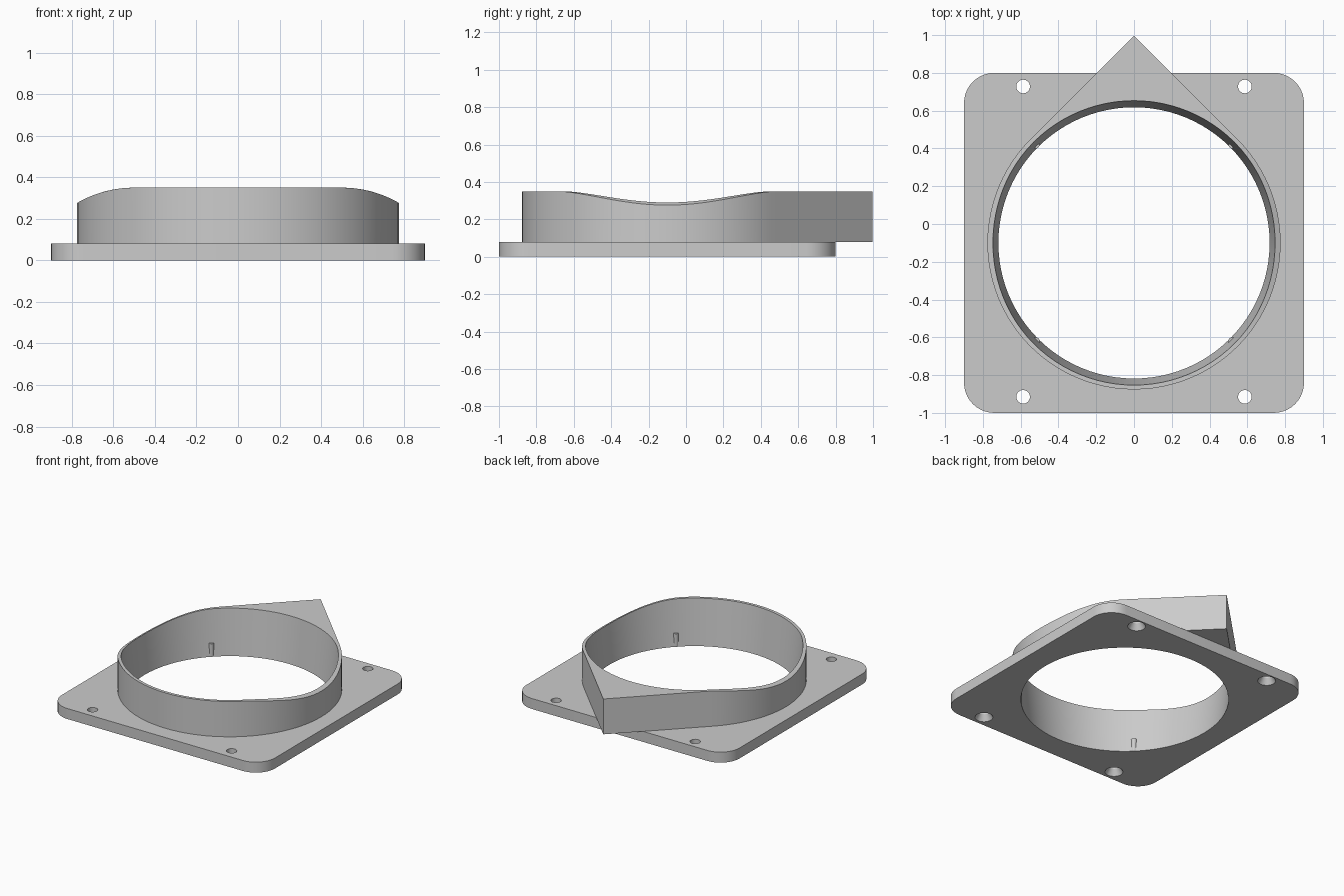
import bpy, bmesh
from math import sin, cos, pi, sqrt, radians
from mathutils import Matrix

if "Cube" in bpy.data.objects:
    bpy.data.objects.remove(bpy.data.objects["Cube"], do_unlink=True)

CY = -0.1          # ring centre in y
R_OUT = 0.776      # outer radius of the collar
PLATE_Z = 0.08
SEG = 96

grey = bpy.data.materials.new("plain grey")
grey.use_nodes = True
grey.diffuse_color = (0.6, 0.6, 0.6, 1)
grey.node_tree.nodes["Principled BSDF"].inputs["Base Color"].default_value = (0.6, 0.6, 0.6, 1)


def finish(name, bm):
    bmesh.ops.recalc_face_normals(bm, faces=bm.faces)
    mesh = bpy.data.meshes.new(name)
    bm.to_mesh(mesh)
    bm.free()
    mesh.materials.append(grey)
    obj = bpy.data.objects.new(name, mesh)
    bpy.context.collection.objects.link(obj)
    return obj


def add_cone(bm, x, y, z0, z1, r0, r1, seg):
    bmesh.ops.create_cone(bm, cap_ends=True, segments=seg, radius1=r0, radius2=r1,
                          depth=z1 - z0, matrix=Matrix.Translation((x, y, (z0 + z1) / 2)))


def activate(obj):
    bpy.ops.object.select_all(action='DESELECT')
    obj.select_set(True)
    bpy.context.view_layer.objects.active = obj


def cut(target, cutter):
    cutter.hide_render = True
    activate(target)
    mod = target.modifiers.new("cut", 'BOOLEAN')
    mod.operation = 'DIFFERENCE'
    mod.solver = 'EXACT'
    mod.object = cutter
    bpy.ops.object.modifier_apply(modifier=mod.name)
    bpy.data.objects.remove(cutter, do_unlink=True)


def smooth(obj):
    activate(obj)
    bpy.ops.object.shade_smooth_by_angle(angle=radians(25))


def bore(z):
    return 0.718 + 0.1 * z


# Base plate with rounded corners
bm = bmesh.new()
bmesh.ops.create_cube(bm, size=1, matrix=Matrix.Translation((0, -0.1, PLATE_Z / 2))
                      @ Matrix.Diagonal((1.8, 1.8, PLATE_Z, 1)))
upright = [e for e in bm.edges if abs(e.verts[0].co.z - e.verts[1].co.z) > 0.01]
bmesh.ops.bevel(bm, geom=upright, offset=0.16, segments=10, profile=0.5, affect='EDGES')
plate = finish("base_plate", bm)

# Tapered central opening
bm = bmesh.new()
add_cone(bm, 0, CY, -0.1, 0.2, bore(-0.1), bore(0.2), SEG)
cut(plate, finish("bore_cutter", bm))

# Screw holes, countersunk from below
for x in (-0.587, 0.587):
    for y in (-0.915, 0.728):
        bm = bmesh.new()
        add_cone(bm, x, y, -0.1, 0.2, 0.036, 0.036, 32)
        cut(plate, finish("hole_cutter", bm))
        bm = bmesh.new()
        add_cone(bm, x, y, -0.01, 0.045, 0.068, 0.036, 32)
        cut(plate, finish("countersink_cutter", bm))
smooth(plate)


# Collar: teardrop outside, tapered round inside, rim dipping at both sides
def rim_z(x):
    d = max(0, abs(x) - 0.5)
    return 0.275 + sqrt(0.55 ** 2 - d * d) - 0.475


bm = bmesh.new()
columns = []
for i in range(SEG):
    a = 2 * pi * i / SEG
    r = R_OUT
    if pi / 4 < a < 3 * pi / 4:      # straight sides meeting in a point
        r = R_OUT / cos(pi / 4 - abs(a - pi / 2))
    c, s = cos(a), sin(a)
    z_in = rim_z(0.75 * c)
    section = [(bore(PLATE_Z), PLATE_Z), (bore(z_in), z_in),
               (r, rim_z(r * c)), (r, PLATE_Z)]
    columns.append([bm.verts.new((q * c, CY + q * s, z)) for q, z in section])
for i in range(SEG):
    p, q = columns[i - 1], columns[i]
    for k in range(4):
        n = (k + 1) % 4
        bm.faces.new((p[k], q[k], q[n], p[n]))
smooth(finish("pointed_collar", bm))

# Small upright ribs inside the opening
bm = bmesh.new()
for k in range(4):
    a = pi / 4 + k * pi / 2
    add_cone(bm, 0.735 * cos(a), CY + 0.735 * sin(a), 0, 0.1, 0.02, 0.02, 20)
smooth(finish("inner_ribs", bm))
